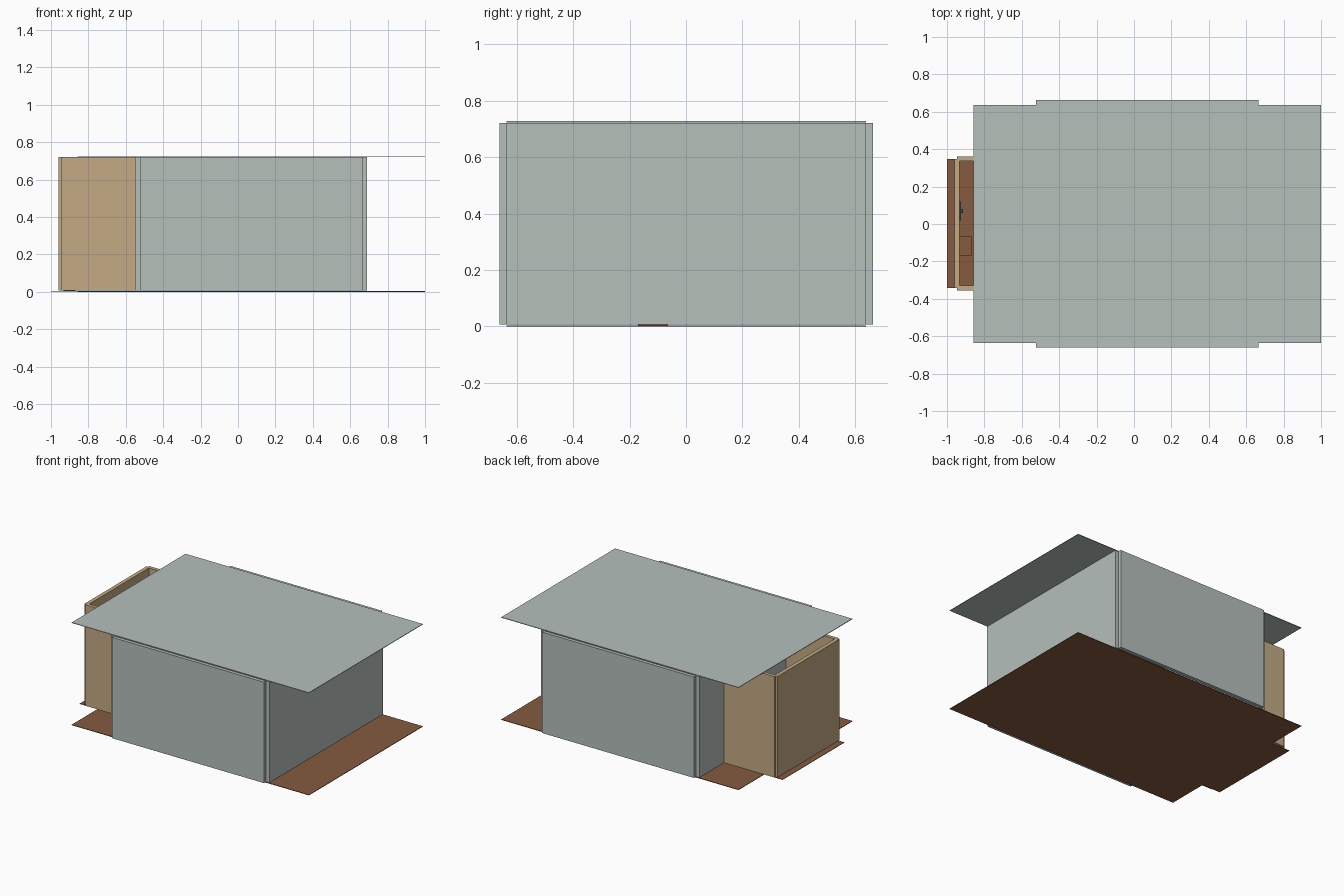
import bpy
import bmesh
from mathutils import Vector

if "Cube" in bpy.data.objects:
    bpy.data.objects.remove(bpy.data.objects["Cube"])


def material(name, colour):
    m = bpy.data.materials.new(name)
    m.use_nodes = True
    m.diffuse_color = (*colour, 1)
    bsdf = next(n for n in m.node_tree.nodes if n.type == 'BSDF_PRINCIPLED')
    bsdf.inputs["Base Color"].default_value = (*colour, 1)
    return m


grey = material("pale grey plaster", (0.465, 0.525, 0.5))
tan = material("tan plaster", (0.55, 0.41, 0.23))
brown = material("brown floor wood", (0.24, 0.105, 0.052))
dark = material("dark metal", (0.06, 0.07, 0.08))


def box(name, x, y, z, mat):
    """Axis-aligned box from (low, high) ranges."""
    bm = bmesh.new()
    bmesh.ops.create_cube(bm, size=1)
    for v in bm.verts:
        v.co = Vector([r[0] + (c + 0.5) * (r[1] - r[0]) for c, r in zip(v.co, (x, y, z))])
    mesh = bpy.data.meshes.new(name)
    bm.to_mesh(mesh)
    bm.free()
    mesh.materials.append(mat)
    ob = bpy.data.objects.new(name, mesh)
    bpy.context.collection.objects.link(ob)
    return ob


# Floor and ceiling slabs
slab_x, slab_y = (-0.857, 1.0), (-0.635, 0.637)
floor_z, ceiling_z, wall_z = (0, 0.004), (0.723, 0.727), (0.007, 0.721)
box("floor", slab_x, slab_y, floor_z, brown)
box("ceiling", slab_x, slab_y, ceiling_z, grey)
box("annex_floor", (-1.0, -0.857), (-0.342, 0.348), (0, 0.003), brown)

# Main room: thin walls that meet only at their inner corners
box("front_wall", (-0.525, 0.665), (-0.66, -0.635), wall_z, grey)
box("back_wall", (-0.525, 0.665), (0.637, 0.662), wall_z, grey)
box("left_wall", (0.665, 0.69), slab_y, wall_z, grey)
box("right_wall", (-0.55, -0.525), slab_y, wall_z, grey)

# Annex walls
box("annex_front_wall", (-0.946, -0.55), (-0.355, -0.33), wall_z, tan)
box("annex_back_wall", (-0.946, -0.55), (0.336, 0.361), wall_z, tan)
box("annex_end_wall", (-0.96, -0.933), (-0.342, 0.348), wall_z, tan)

# Small fittings on the inside of the annex
box("annex_cabinet", (-0.933, -0.87), (-0.17, -0.063), (0.004, 0.2), brown)
box("wall_fitting", (-0.933, -0.926), (0.02, 0.12), (0.38, 0.46), dark)
box("wall_fitting_knob", (-0.926, -0.915), (0.06, 0.08), (0.41, 0.43), dark)
